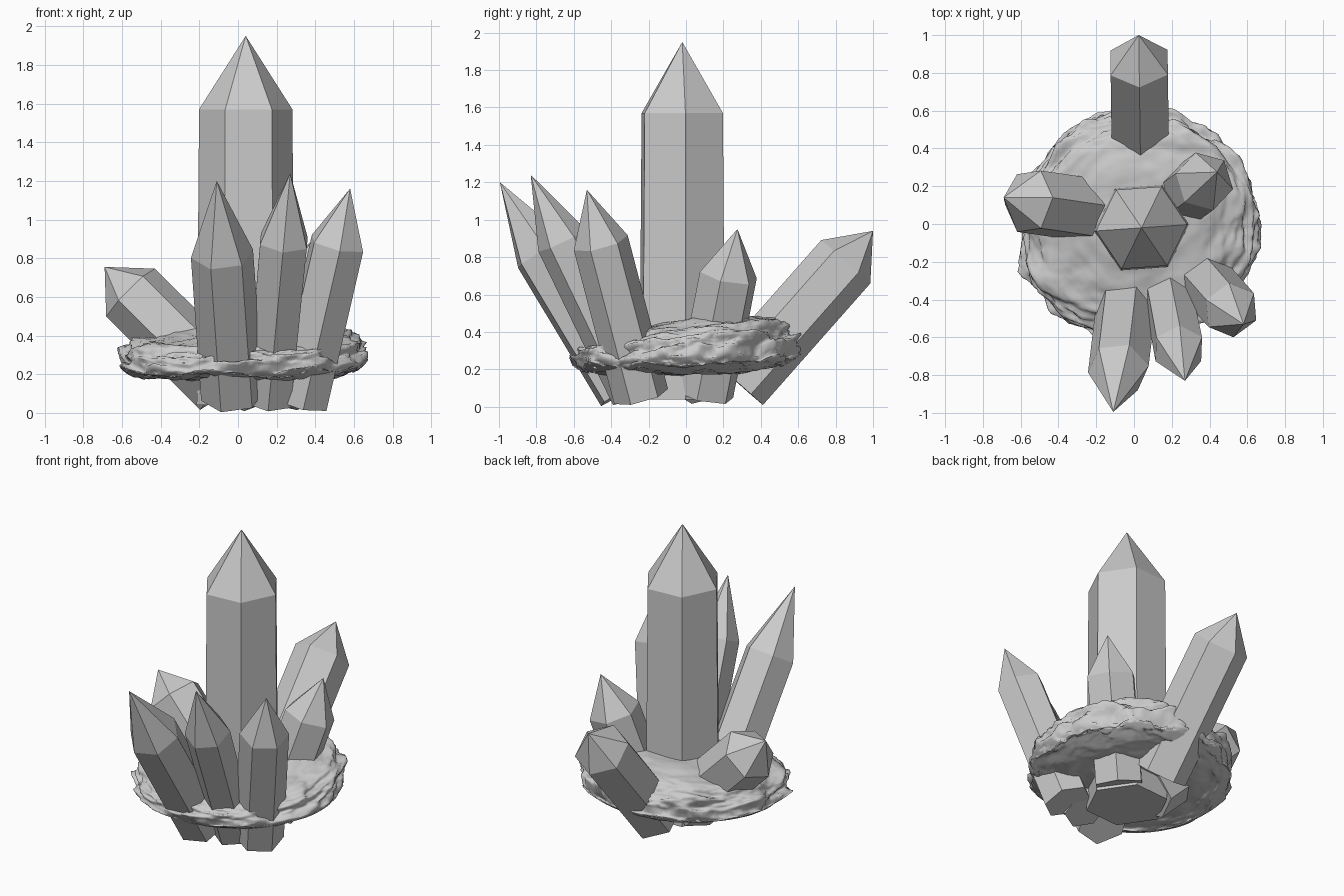
import bpy, bmesh, math
from mathutils import Vector, Matrix, noise

cube = bpy.data.objects.get("Cube")
if cube:
    bpy.data.objects.remove(cube)


def add_object(name, bm):
    bmesh.ops.recalc_face_normals(bm, faces=bm.faces)
    mesh = bpy.data.meshes.new(name)
    bm.to_mesh(mesh)
    bm.free()
    obj = bpy.data.objects.new(name, mesh)
    bpy.context.collection.objects.link(obj)


def crystal(name, base, tip, radius, point, spin=0, taper=1.0):
    """Six-sided prism from base towards tip, ending in a pyramid of length point."""
    base, tip = Vector(base), Vector(tip)
    axis = (tip - base).normalized()
    # One corner faces up the slope, or along x when the crystal is upright
    ref = Vector((0, 0, 1)) if axis.z < 0.999 else Vector((1, 0, 0))
    side = (ref - axis * ref.dot(axis)).normalized()
    bm = bmesh.new()

    def ring(centre, r):
        turns = [Matrix.Rotation(math.radians(spin + 60 * i), 3, axis) for i in range(6)]
        return [bm.verts.new(centre + t @ side * r) for t in turns]

    bottom = ring(base, radius * taper)
    shoulder = ring(tip - axis * point, radius)
    apex = bm.verts.new(tip)
    bm.faces.new(bottom)
    for i in range(6):
        j = (i + 1) % 6
        bm.faces.new((bottom[i], bottom[j], shoulder[j], shoulder[i]))
        bm.faces.new((shoulder[i], shoulder[j], apex))
    add_object(name, bm)


# Crystals: the tall centre one and six leaning ones
crystal("main_crystal", (0.04, -0.02, 0.04), (0.04, -0.02, 1.95), 0.242, 0.38, 4, 1.05)
crystal("front_right_crystal", (-0.03, -0.325, 0.085), (-0.11, -0.995, 1.2), 0.163, 0.44, -15)
crystal("front_middle_crystal", (0.16, -0.27, 0.065), (0.27, -0.83, 1.24), 0.14, 0.39, -12, 0.95)
crystal("front_left_crystal", (0.325, -0.24, 0.055), (0.58, -0.53, 1.16), 0.15, 0.3, 25)
crystal("right_crystal", (-0.07, 0.05, 0.14), (-0.69, 0.14, 0.755), 0.178, 0.19, 12)
crystal("back_crystal", (0.035, 0.28, 0.125), (0.025, 1.0, 0.94), 0.175, 0.22)
crystal("back_left_crystal", (0.2, 0.1, 0.065), (0.44, 0.275, 0.95), 0.16, 0.26, 10)

# Rock: flattened, tilted slab with a domed top, a flat underside and a rugged rim
bm = bmesh.new()
bmesh.ops.create_icosphere(bm, subdivisions=6, radius=1)
for v in bm.verts:
    p = v.co.copy()
    rim = math.hypot(p.x, p.y)
    lumps = noise.noise(p * 2.2)
    layers = noise.fractal(Vector((p.x * 3, p.y * 3, p.z * 5)), 0.9, 2.0, 4)
    corner = max(0, -(p.x + p.y) / math.sqrt(2)) ** 4
    spread = 1 + 0.04 * lumps + 0.08 * layers * rim ** 4 + 0.08 * corner
    x, y = 0.03 + 0.62 * p.x * spread, 0.01 + 0.59 * p.y * spread
    z = 0.285 + 0.08 * y + 0.03 * x
    if p.z > 0:
        z += 0.185 * p.z ** 0.85 * (1 + 0.3 * y)
    else:
        z += (0.16 + 0.03 * max(0, y) - z) * abs(p.z) ** 0.45
    z += 0.015 * lumps + (0.008 + 0.022 * rim ** 3) * layers
    v.co = (x, y, z)
for f in bm.faces:
    f.smooth = True
add_object("rock_base", bm)
